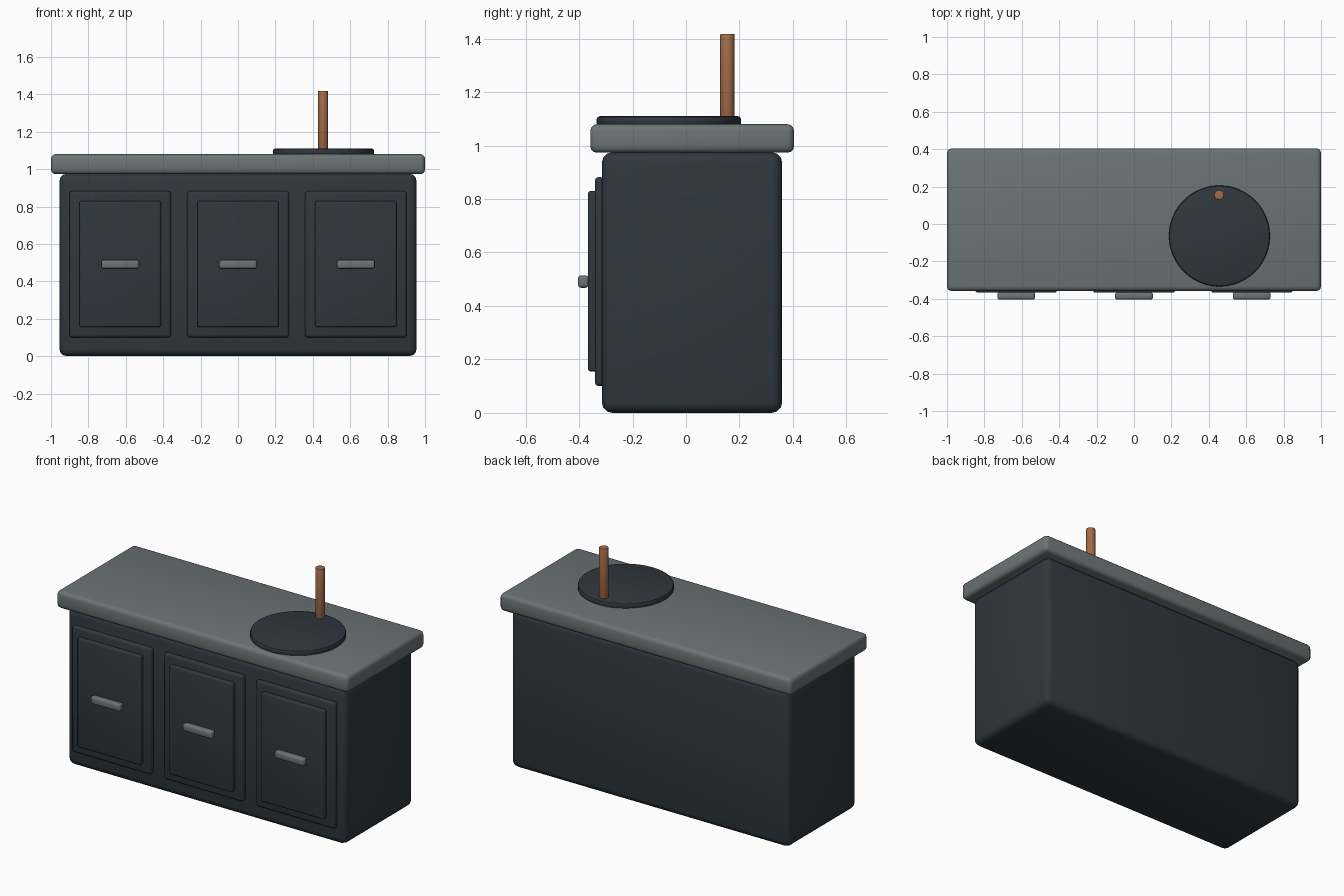
import bpy, math

if "Cube" in bpy.data.objects:
    bpy.data.objects.remove(bpy.data.objects["Cube"])


def material(name, col):
    m = bpy.data.materials.new(name)
    m.diffuse_color = (*col, 1)
    m.use_nodes = True
    m.node_tree.nodes["Principled BSDF"].inputs["Base Color"].default_value = m.diffuse_color
    return m


navy = material("dark slate", (0.029, 0.039, 0.048))
stone = material("grey stone", (0.15, 0.175, 0.178))
copper = material("copper", (0.36, 0.145, 0.062))


def finish(o, name, mat, bevel, segments):
    o.name = name
    o.data.materials.append(mat)
    b = o.modifiers.new("bevel", 'BEVEL')
    b.width, b.segments = bevel, segments
    b.limit_method = 'ANGLE'
    b.angle_limit = math.radians(50)
    bpy.ops.object.modifier_apply(modifier="bevel")
    bpy.ops.object.shade_smooth_by_angle(angle=math.radians(35))


def box(name, x, y, z, mat, bevel, segments=3):
    # x, y, z are (min, max) ranges
    bpy.ops.mesh.primitive_cube_add(size=1, location=[sum(r) / 2 for r in (x, y, z)])
    o = bpy.context.object
    o.scale = [r[1] - r[0] for r in (x, y, z)]
    bpy.ops.object.transform_apply(location=False, rotation=False, scale=True)
    finish(o, name, mat, bevel, segments)


def cylinder(name, x, y, z, radius, sides, mat, bevel, segments=2):
    bpy.ops.mesh.primitive_cylinder_add(vertices=sides, radius=radius, depth=z[1] - z[0],
                                        location=(x, y, sum(z) / 2))
    finish(bpy.context.object, name, mat, bevel, segments)


# Cabinet and worktop
box("cabinet_body", (-0.955, 0.955), (-0.315, 0.36), (0, 0.975), navy, 0.04)
box("worktop", (-1, 1), (-0.358, 0.404), (0.973, 1.08), stone, 0.025)

# Three doors, each with a raised panel and a handle
for i, cx in enumerate((-0.63, 0, 0.63), 1):
    box(f"door_{i}", (cx - 0.272, cx + 0.272), (-0.341, -0.305), (0.10, 0.882), navy, 0.015)
    box(f"door_panel_{i}", (cx - 0.217, cx + 0.217), (-0.367, -0.33), (0.155, 0.83), navy, 0.01)
    box(f"handle_{i}", (cx - 0.101, cx + 0.101), (-0.404, -0.364), (0.468, 0.514), stone, 0.012)

# Round basin and tap post
cylinder("basin", 0.457, -0.064, (1.07, 1.11), 0.27, 48, navy, 0.012)
cylinder("tap_post", 0.455, 0.155, (1.09, 1.418), 0.027, 12, copper, 0.004)
